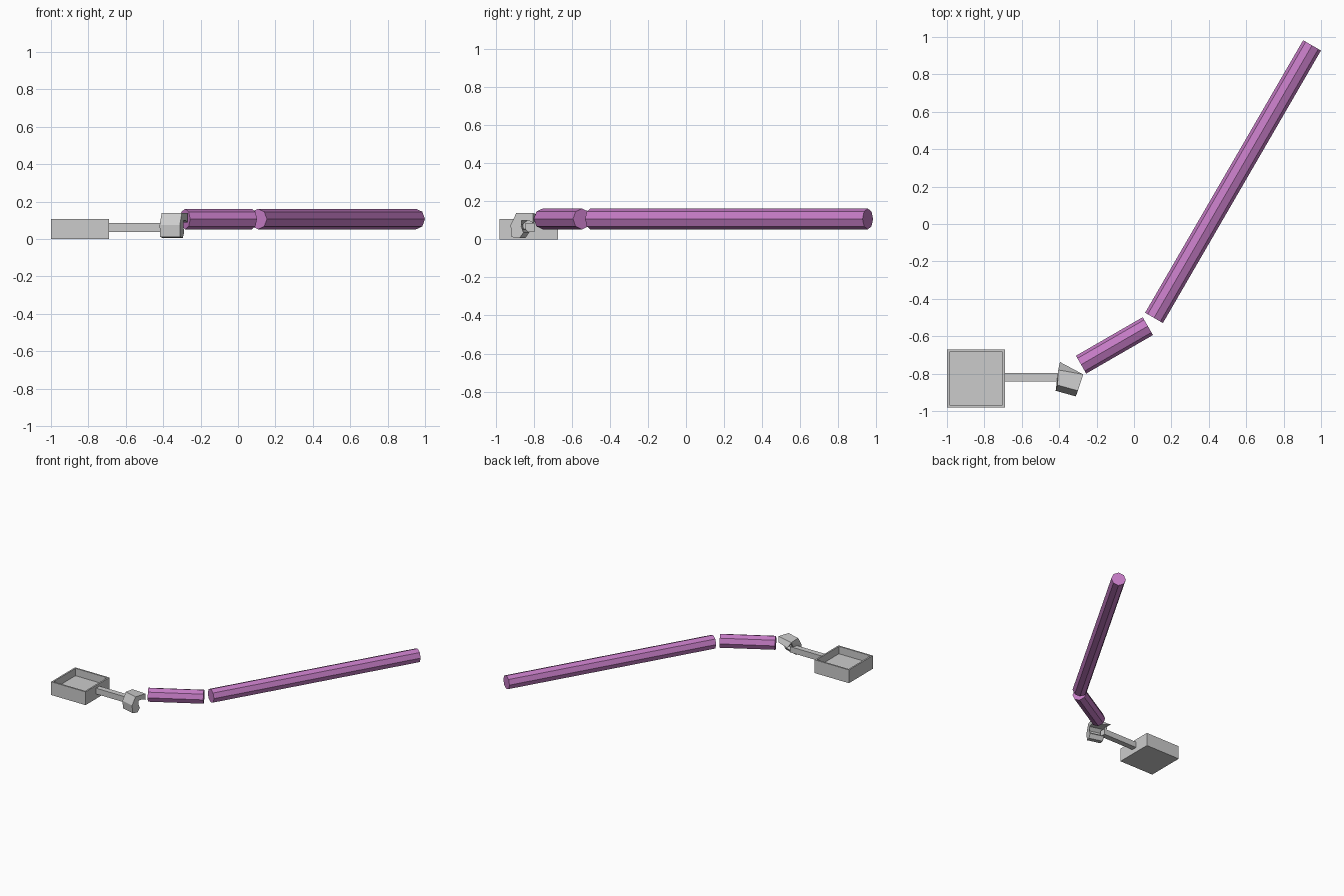
import bpy, bmesh, math
from mathutils import Vector, Matrix

if "Cube" in bpy.data.objects:
    bpy.data.objects.remove(bpy.data.objects["Cube"])

purple = bpy.data.materials.new("purple")
purple.diffuse_color = (0.56, 0.2, 0.56, 1)
purple.use_nodes = True
purple.node_tree.nodes["Principled BSDF"].inputs["Base Color"].default_value = purple.diffuse_color


def finish(name, bm, mat=None):
    bmesh.ops.recalc_face_normals(bm, faces=bm.faces)
    me = bpy.data.meshes.new(name)
    bm.to_mesh(me)
    bm.free()
    if mat:
        me.materials.append(mat)
    ob = bpy.data.objects.new(name, me)
    bpy.context.collection.objects.link(ob)
    return ob


def box(bm, lo, hi):
    lo, hi = Vector(lo), Vector(hi)
    m = Matrix.Translation((lo + hi) / 2) @ Matrix.Diagonal((*(hi - lo), 1))
    bmesh.ops.create_cube(bm, size=1, matrix=m)


def rod(name, a, b, r=0.055):
    a, b = Vector(a), Vector(b)
    d = b - a
    # local x points up, so one edge runs along the top
    z, x = d.normalized(), Vector((0, 0, 1))
    rot = Matrix((x, z.cross(x), z)).transposed().to_4x4()
    bm = bmesh.new()
    bmesh.ops.create_cone(bm, cap_ends=True, segments=8, radius1=r, radius2=r,
                          depth=d.length, matrix=Matrix.Translation((a + b) / 2) @ rot)
    finish(name, bm, purple)


# open tray with a sunken floor
bm = bmesh.new()
box(bm, (-1, -0.98, 0), (-0.69, -0.672, 0.108))
bm.faces.ensure_lookup_table()
top = max(bm.faces, key=lambda f: f.calc_center_median().z)
bmesh.ops.inset_region(bm, faces=[top], thickness=0.018)
inner = bmesh.ops.extrude_discrete_faces(bm, faces=[top])["faces"][0]
bmesh.ops.translate(bm, verts=inner.verts, vec=(0, 0, -0.06))
finish("tray", bm)

# square handle
bm = bmesh.new()
box(bm, (-0.69, -0.842, 0.038), (-0.38, -0.797, 0.085))
finish("handle", bm)

# C-shaped clip around the handle end, opening towards +y
outer = [(0.062, 0.088), (0.062, 0.138), (-0.03, 0.138), (-0.062, 0.075),
         (-0.056, 0.012), (-0.012, 0.006), (0.01, 0.036)]
inside = [(-0.004, 0.052), (-0.022, 0.056), (-0.026, 0.078), (0.0, 0.1), (0.034, 0.1)]
prof = outer + inside
bm = bmesh.new()
axis = Vector((0.108, -0.03, 0))
across = Vector((0.32, 0.947, 0))
rings = []
for s in (-0.5, 0.5):
    c = Vector((-0.345, -0.848, 0)) + axis * s
    rings.append([bm.verts.new(c + across * u + Vector((0, 0, w))) for u, w in prof])
# the rear tip of the upper jaw is drawn out to a point
rings[0][0].co = (-0.396, -0.738, 0.1)
rings[0][1].co = (-0.405, -0.78, 0.13)
n = len(prof)
for i in range(n):
    j = (i + 1) % n
    bm.faces.new((rings[0][i], rings[0][j], rings[1][j], rings[1][i]))
for r in rings:
    bm.faces.new(r)
bmesh.ops.triangulate(bm, faces=[f for f in bm.faces if len(f.verts) > 4])
finish("clip", bm)

# octagonal rods
rod("short_rod", (-0.283, -0.752, 0.107), (0.074, -0.546, 0.107))
rod("long_rod", (0.107, -0.502, 0.107), (0.952, 0.955, 0.107))
